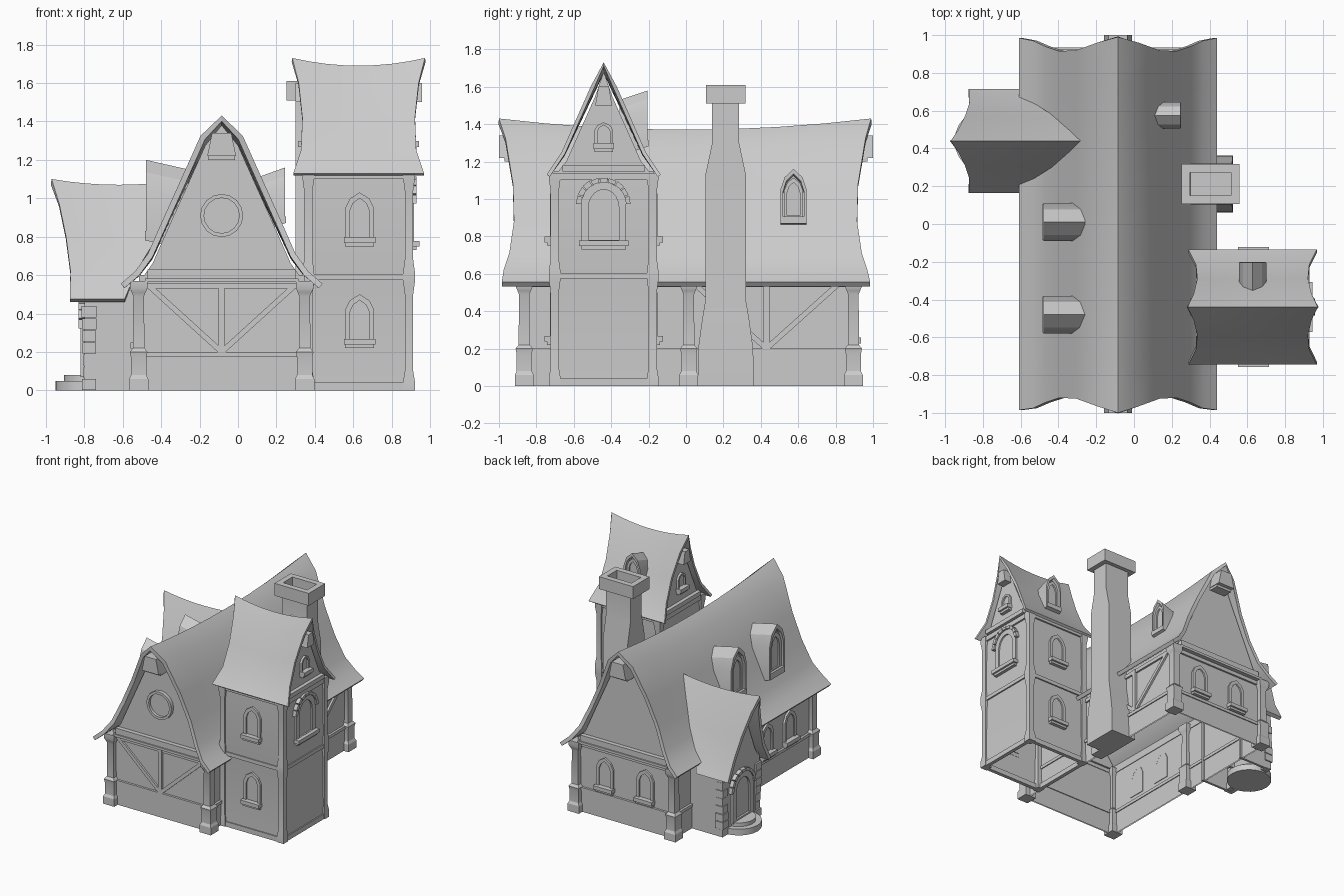
import bpy, bmesh, random
from math import radians, sin, cos, pi, hypot
from mathutils import Matrix, Vector

if "Cube" in bpy.data.objects:
    bpy.data.objects.remove(bpy.data.objects["Cube"])
random.seed(4)
made = []
grey = bpy.data.materials.new("plain grey")
grey.use_nodes = True
grey.diffuse_color = (0.6, 0.6, 0.6, 1)
grey.node_tree.nodes["Principled BSDF"].inputs["Base Color"].default_value = (0.6, 0.6, 0.6, 1)
FRONT, LEFT, BACK, RIGHT = 0, 90, 180, -90   # wall facing, turned about z


def place(x, y, z, facing):
    return Matrix.Translation((x, y, z)) @ Matrix.Rotation(radians(facing), 4, 'Z')


def finish(name, bm, M=Matrix(), fix=True):
    if fix:
        bmesh.ops.recalc_face_normals(bm, faces=bm.faces)
    mesh = bpy.data.meshes.new(name)
    bm.to_mesh(mesh)
    bm.free()
    mesh.transform(M)
    mesh.materials.append(grey)
    ob = bpy.data.objects.new(name, mesh)
    bpy.context.collection.objects.link(ob)
    made.append(ob)
    return ob


def prism(name, pts, y0, y1, M=Matrix(), hole=None):
    """Extrude an x-z outline from y0 to y1, optionally as a ring."""
    bm = bmesh.new()
    def loop(outline, y):
        return [bm.verts.new((x, y, z)) for x, z in outline]
    def bridge(a, b):
        for i in range(len(a)):
            j = (i + 1) % len(a)
            bm.faces.new((a[i], a[j], b[j], b[i]))
    a, b = loop(pts, y0), loop(pts, y1)
    bridge(a, b)
    if hole:
        c, d = loop(hole, y0), loop(hole, y1)
        bridge(c, d), bridge(a, c), bridge(b, d)
    else:
        bm.faces.new(a), bm.faces.new(b)
    return finish(name, bm, M)


def box(name, x0, x1, y0, y1, z0, z1, M=Matrix()):
    return prism(name, [(x0, z0), (x1, z0), (x1, z1), (x0, z1)], y0, y1, M)


def beam(name, p, q, w, M, depth=0.02):
    dx, dz = q[0] - p[0], q[1] - p[1]
    n = hypot(dx, dz) * 2 / w
    ox, oz = -dz / n, dx / n
    prism(name, [(p[0]+ox, p[1]+oz), (q[0]+ox, q[1]+oz), (q[0]-ox, q[1]-oz), (p[0]-ox, p[1]-oz)], 0, -depth, M)


def loft(name, cx, cy, sections, caps=True):
    """Stack of rectangles given as (half x, half y, z)."""
    bm = bmesh.new()
    rings = [[bm.verts.new((cx + sx*hx, cy + sy*hy, z)) for sx, sy in ((-1, -1), (1, -1), (1, 1), (-1, 1))]
             for hx, hy, z in sections]
    for a, b in zip(rings, rings[1:]):
        for i in range(4):
            bm.faces.new((a[i], a[i-3], b[i-3], b[i]))
    if caps:
        bm.faces.new(rings[0]), bm.faces.new(rings[-1])
    return finish(name, bm, fix=caps)


def band(name, cx, cy, hx, hy, z0, z1, t):
    for s, side in ((-1, "a"), (1, "b")):
        box(name + "_x_" + side, cx + s*hx, cx + s*(hx-t), cy-hy, cy+hy, z0, z1)
        box(name + "_y_" + side, cx-hx+t, cx+hx-t, cy + s*hy, cy + s*(hy-t), z0, z1)


def roof(name, profile, sag, M, thick=0.03, rows=8):
    """Flared saddle roof; profile from ridge to eave as (half width, z, low end, high end)."""
    side = [(-v, z, a, b) for v, z, a, b in profile[:0:-1]] + profile
    top, low = profile[0][1], profile[-1][1]
    bm = bmesh.new()
    grid = []
    for v, z, a, b in side:
        row = []
        for i in range(rows + 1):
            t = i / rows
            dip = sag * 4*t*(1-t) * (z-low) / (top-low)
            row.append(bm.verts.new((v, a + (b-a)*t, z - dip)))
        grid.append(row)
    for p, q in zip(grid, grid[1:]):
        for i in range(rows):
            bm.faces.new((p[i], q[i], q[i+1], p[i+1]))
    ob = finish(name, bm, M, fix=False)
    solid = ob.modifiers.new("thickness", 'SOLIDIFY')
    solid.thickness, solid.offset = thick, -1
    bpy.context.view_layer.objects.active = ob
    bpy.ops.object.modifier_apply(modifier="thickness")


def gable(name, profile, base, M):
    right = [(max(v - 0.025, 0), z - 0.05) for v, z, a, b in profile[:-1]] + [base]
    prism(name, right + [(-v, z) for v, z in right[:0:-1]], 0, 0.02, M)


def pointed(w, h, spring=0.68):
    s = h * spring
    half = [(w, 0), (w, s), (w*0.68, s + (h-s)*0.6)]
    return half + [(0, h)] + [(-x, z) for x, z in half[::-1]]


def rounded(w, h):
    return [(w, 0)] + [(w*cos(pi*i/10), h - w + w*sin(pi*i/10)) for i in range(11)] + [(-w, 0)]


def window(name, x, y, z, facing, w=0.075, h=0.25, shape=pointed, sill=True, depth=0.016):
    M = place(x, y, z, facing)
    outer = shape(w, h)
    inner = [(px*0.68, h*0.06 + pz*0.82) for px, pz in outer]
    prism(name + "_frame", outer, 0.005, -depth, M, inner)
    prism(name + "_pane", inner, 0.004, -0.004, M)
    if sill:
        box(name + "_sill", -w*1.1, w*1.1, 0, -0.045, -0.012, 0.018, M)
        box(name + "_sill_foot", -w, w, 0, -0.03, -0.03, -0.012, M)


def dormer(name, x, y, z, facing, w, h, length):
    M = place(x, y, z, facing)
    outer = pointed(w, h, 0.62)
    inner = [(px*0.8, h*0.06 + pz*0.85) for px, pz in outer]
    hood = prism(name + "_hood", outer, 0, length, M, inner)
    for v in hood.data.vertices:                 # hood sinks toward the ridge
        if (M.inverted() @ v.co).y > length/2:
            v.co.z -= 0.05
    prism(name + "_back", inner, 0.03, 0.04, M)
    window(name + "_window", *(M @ Vector((0, 0.03, h*0.1))), facing, w*0.72, h*0.74, sill=False)
    box(name + "_sill", -w*0.95, w*0.95, 0.05, -0.005, 0, h*0.12, M)


def voussoirs(name, M, r, cz, depth, count=9):
    for i in range(count):
        a0, a1 = (pi*(i + e)/count for e in (0.06, 0.94))
        out = r + 0.026 + random.uniform(-0.004, 0.004)
        prism(f"{name}_{i}", [(r*cos(a0), cz + r*sin(a0)), (out*cos(a0), cz + out*sin(a0)),
                              (out*cos(a1), cz + out*sin(a1)), (r*cos(a1), cz + r*sin(a1))], 0, -depth, M)


# Main house: walls, plinth, rails, posts
HX, HY = -0.085, 0.015
loft("house_walls", HX, HY, [(0.43, 0.875, 0), (0.43, 0.875, 0.6)], caps=False)
loft("house_plinth", HX, HY, [(0.44, 0.885, 0), (0.44, 0.885, 0.18)], caps=False)
band("house_rail", HX, HY, 0.448, 0.893, 0.175, 0.2, 0.025)
band("house_top_rail", HX, HY, 0.445, 0.89, 0.53, 0.56, 0.02)
post = [(0.05, 0), (0.05, 0.06), (0.04, 0.08), (0.04, 0.17), (0.046, 0.2), (0.03, 0.22),
        (0.028, 0.49), (0.036, 0.51), (0.045, 0.53), (0.045, 0.57)]
for x in (HX - 0.432, HX + 0.432):
    for y in (HY - 0.88, HY, HY + 0.88):
        loft("house_post", x, y, [(h, h, z) for h, z in post])

# Main roof and gables
main = [(0, 1.43, -1, 0.99), (0.11, 1.325, -0.965, 0.96), (0.22, 1.08, -0.925, 0.92), (0.31, 0.88, -0.92, 0.915),
        (0.385, 0.71, -0.945, 0.94), (0.45, 0.62, -0.975, 0.97), (0.525, 0.555, -0.985, 0.985)]
roof("main_roof", main, 0.06, place(HX, 0, 0, FRONT))
for facing, y in ((FRONT, -0.86), (BACK, 0.89)):
    M = place(HX, y, 0, facing)
    gable("house_gable", main, (0.43, 0.56), M)
    beam("gable_sill", (-0.385, 0.605), (0.385, 0.605), 0.05, M, 0.035)
    beam("gable_sill_lip", (-0.4, 0.573), (0.4, 0.573), 0.02, M, 0.045)
    M = place(HX, 1.0 if facing == BACK else -1.0, 0, facing)
    prism("ridge_block", [(-0.075, 1.22), (0.075, 1.22), (0.05, 1.34), (-0.05, 1.34)], 0, 0.14, M)
    box("ridge_block_foot", -0.07, 0.07, 0.03, 0.14, 1.2, 1.22, M)

# Timber braces on the front and the side beside the chimney
for M, reach in ((place(HX, -0.86, 0, FRONT), 0.385), (place(0.345, 0.43, 0, LEFT), 0.39)):
    beam("brace_upright", (0, 0.2), (0, 0.56), 0.032, M)
    for s in (-1, 1):
        beam("brace_diagonal", (0, 0.2), (s*reach, 0.55), 0.028, M, 0.016)

# House windows
def disc(r):
    return [(r*cos(2*pi*i/16), r*sin(2*pi*i/16)) for i in range(16)]
M = place(HX, -0.86, 0.91, FRONT)
prism("round_window_frame", disc(0.112), 0, -0.03, M, disc(0.092))
prism("round_window_pane", disc(0.092), 0, -0.008, M)
for dx in (-0.18, 0.18):
    window("back_window", HX + dx, 0.89, 0.24, BACK)
for y in (-0.29, -0.58):
    window("side_window", -0.515, y, 0.23, RIGHT)
for y in (0.01, -0.48):
    dormer("roof_dormer", -0.48, y, 0.78, RIGHT, 0.1, 0.42, 0.22)
dormer("small_dormer", 0.245, 0.575, 0.87, LEFT, 0.07, 0.29, 0.14)

# Tower
TX, TY = 0.628, -0.44
loft("tower_walls", TX, TY, [(0.277, 0.277, 0), (0.27, 0.27, 0.55), (0.277, 0.277, 0.6), (0.27, 0.27, 1.15)], caps=False)
for z0, z1 in ((0, 0.04), (0.575, 0.605), (1.1, 1.14)):
    band("tower_rail", TX, TY, 0.285, 0.285, z0, z1, 0.03)
for sx in (-1, 1):
    for sy in (-1, 1):
        loft("tower_post", TX + sx*0.262, TY + sy*0.262,
             [(h, h, z) for h, z in ((0.03, 0), (0.03, 0.05), (0.022, 0.1), (0.022, 0.5), (0.03, 0.56),
                                     (0.03, 0.62), (0.022, 0.68), (0.022, 1.04), (0.03, 1.1), (0.03, 1.14))])
cap = [(v, z, -e, e) for v, z, e in ((0, 1.73, 0.345), (0.07, 1.6, 0.312), (0.15, 1.42, 0.293),
                                     (0.225, 1.25, 0.3), (0.305, 1.13, 0.34))]
roof("tower_roof", cap, 0.04, place(TX, TY, 0, LEFT), 0.02)
for facing, s in ((LEFT, 1), (RIGHT, -1)):
    M = place(TX + s*0.27, TY, 0, facing)
    gable("tower_gable", cap, (0.265, 1.12), M)
    beam("tower_gable_sill", (-0.22, 1.165), (0.22, 1.165), 0.035, M, 0.03)
    window("tower_gable_window", TX + s*0.27, TY, 1.28, facing, 0.05, 0.13)
    prism("tower_ridge_block", [(-0.045, 1.5), (0.045, 1.5), (0.028, 1.6), (-0.028, 1.6)], 0.05, -0.06, M)
for facing, s in ((FRONT, -1), (BACK, 1)):
    for z in (0.25, 0.78):
        window("tower_window", TX + 0.005, TY + s*0.272, z, facing)
dormer("tower_dormer", TX, -0.205, 1.28, BACK, 0.073, 0.3, 0.15)
window("tower_arch_window", TX + 0.272, TY, 0.76, LEFT, 0.12, 0.33, rounded)
voussoirs("tower_arch_stone", place(TX + 0.272, TY, 0, LEFT), 0.12, 0.97, 0.03)

# Chimney with a hollow cap
loft("chimney_shaft", 0.408, 0.212, [(0.115, 0.15, 0), (0.115, 0.147, 0.2), (0.113, 0.125, 0.36), (0.11, 0.108, 0.46),
                                    (0.11, 0.108, 1.13), (0.11, 0.072, 1.3), (0.11, 0.072, 1.54)])
band("chimney_cap", 0.405, 0.212, 0.153, 0.105, 1.51, 1.61, 0.045)

# Porch
PY = 0.44
box("porch_side_near", -0.8, -0.5, PY - 0.235, PY - 0.215, 0, 0.52)
box("porch_side_far", -0.8, -0.5, PY + 0.215, PY + 0.235, 0, 0.52)
porch = [(0, 1.1, -0.97, -0.27), (0.06, 0.97, -0.93, -0.33), (0.13, 0.8, -0.895, -0.42),
         (0.2, 0.62, -0.872, -0.53), (0.275, 0.475, -0.875, -0.59)]
roof("porch_roof", porch, 0.03, place(0, PY, 0, RIGHT), 0.03)
M = place(-0.8, PY, 0, RIGHT)
gable("porch_gable", porch, (0.235, 0.47), M)
box("porch_front", -0.235, 0.235, 0, 0.02, 0, 0.475, M)
window("door", -0.8, PY, 0.07, RIGHT, 0.13, 0.38, rounded, sill=False, depth=0.02)
voussoirs("door_stone", M, 0.13, 0.32, 0.03)
for s in (-1, 1):
    for i in range(7):
        g = random.uniform(0.026, 0.04)
        loft("porch_quoin", -0.775, PY + s*0.21, [(g, g, i*0.063 + 0.002), (g, g, i*0.063 + 0.06)])
for r, z0, z1 in ((0.17, 0, 0.05), (0.125, 0.05, 0.08)):
    bm = bmesh.new()
    bmesh.ops.create_cone(bm, cap_ends=True, segments=24, radius1=r, radius2=r, depth=z1 - z0)
    finish("door_step", bm, Matrix.Translation((-0.78, PY, (z0 + z1)/2)))

# Smooth the curved roofs while keeping crisp edges
bpy.ops.object.select_all(action='DESELECT')
for ob in made:
    ob.select_set(True)
bpy.context.view_layer.objects.active = made[0]
bpy.ops.object.shade_smooth_by_angle(angle=radians(25))
